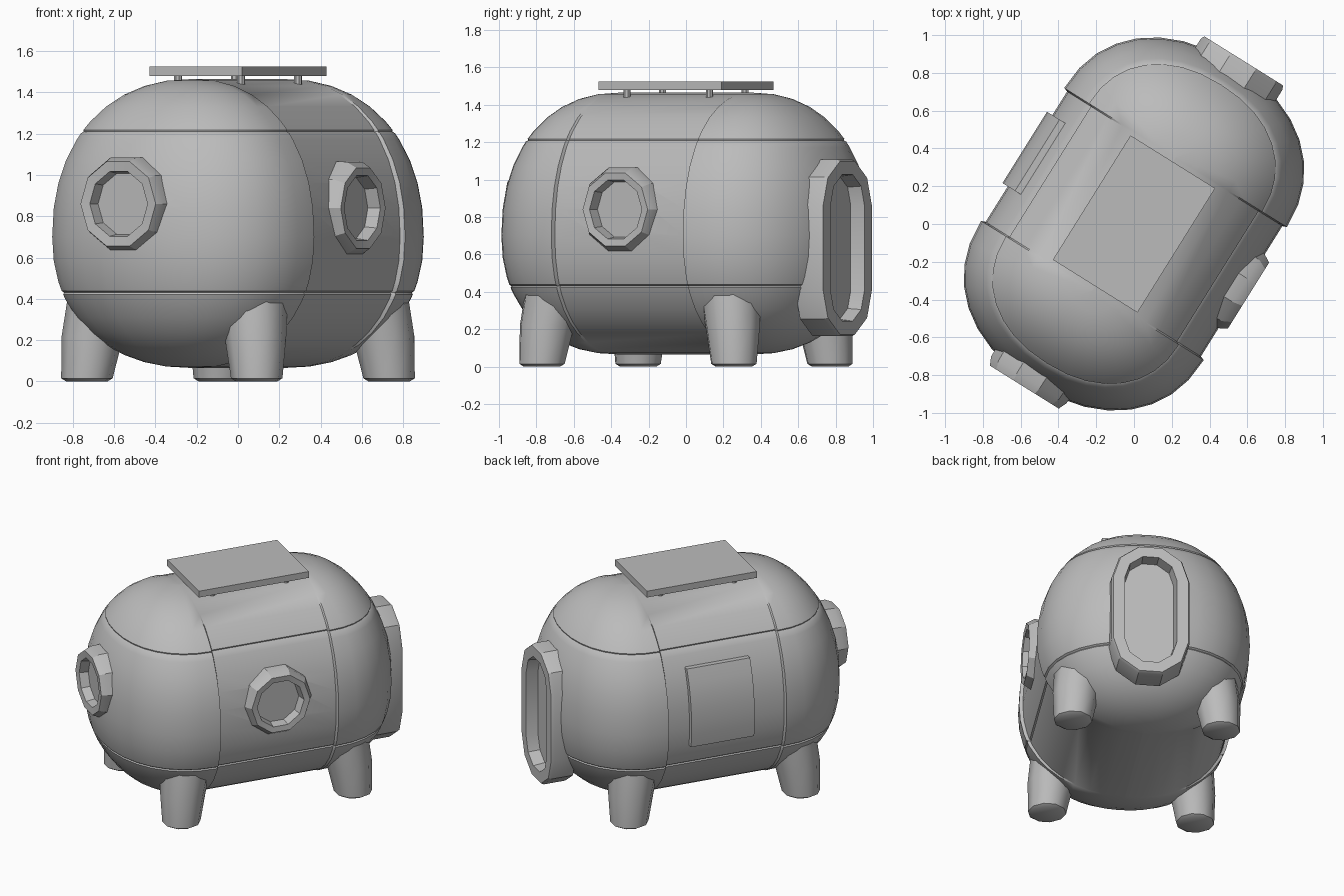
import bpy, bmesh, math
from mathutils import Matrix

if "Cube" in bpy.data.objects:
    bpy.data.objects.remove(bpy.data.objects["Cube"])

TURN = Matrix.Rotation(math.radians(-32), 4, 'Z')   # whole pod stands diagonally
ZC, UP, DOWN, N = 0.70, 0.765, 0.635, 2.2           # body section
SEAM_Y, BAND, CAP_X, CAP_Y = 0.415, 0.672, 0.695, 0.585

grey = bpy.data.materials.new("grey")
grey.diffuse_color = (0.5, 0.5, 0.5, 1)
grey.use_nodes = True
grey.node_tree.nodes["Principled BSDF"].inputs["Base Color"].default_value = grey.diffuse_color


def make(name, verts, faces, matrix=Matrix(), angle=30):
    bm = bmesh.new()
    vs = [bm.verts.new(v) for v in verts]
    for f in faces:
        bm.faces.new([vs[i] for i in f])
    bmesh.ops.remove_doubles(bm, verts=bm.verts, dist=0.0005)
    bmesh.ops.recalc_face_normals(bm, faces=bm.faces)
    bm.transform(TURN @ matrix)
    me = bpy.data.meshes.new(name)
    bm.to_mesh(me)
    bm.free()
    me.materials.append(grey)
    ob = bpy.data.objects.new(name, me)
    bpy.context.collection.objects.link(ob)
    smooth(ob, angle)
    return ob


def smooth(ob, angle=30):
    bpy.ops.object.select_all(action='DESELECT')
    ob.select_set(True)
    bpy.context.view_layer.objects.active = ob
    bpy.ops.object.shade_smooth_by_angle(angle=math.radians(angle))


def loft(name, rings, matrix=Matrix(), angle=30):
    """Skin a list of equal closed rings and cap both ends."""
    n = len(rings[0])
    faces = [(r * n + i, r * n + (i + 1) % n, (r + 1) * n + (i + 1) % n, (r + 1) * n + i)
             for r in range(len(rings) - 1) for i in range(n)]
    faces += [tuple(range(n)), tuple(range((len(rings) - 1) * n, len(rings) * n))]
    return make(name, [p for ring in rings for p in ring], faces, matrix, angle)


def power(v):
    return math.copysign(abs(v) ** (2 / N), v)


def girth(z):
    h = abs(z - ZC) / (UP if z > ZC else DOWN)
    return max(0, 1 - h ** N) ** (1 / N)


# Body: rounded shell with a recessed middle band, side seams and two level seams
cols = []                                            # (scaled x, fixed y, scaled y)
for s in (1, -1):
    for i in range(17):
        t = math.pi * i / 16
        cols.append((s * CAP_X * power(math.cos(t)), s * SEAM_Y,
                     s * CAP_Y * power(max(0, math.sin(t)))))
    for k in (1, -1):
        cols.append((-s * BAND, s * k * (SEAM_Y - 0.008), 0))
rows = []
for i in range(1, 20):
    p = -math.pi / 2 + math.pi * i / 20
    z = ZC + power(math.sin(p)) * (UP if p > 0 else DOWN)
    if min(abs(z - 1.21), abs(z - 0.43)) > 0.025:
        rows.append((z, 1))
for z in (0.43, 1.21):
    rows += [(z - 0.008, 1), (z, 0.985), (z + 0.008, 1)]
rows = [(ZC - DOWN, 1)] + sorted(rows) + [(ZC + UP, 1)]
verts, faces, m = [], [], len(cols)
for z, k in rows:
    f = max(girth(z) * k, 0.002)
    verts += [(x * f, y0 + y * f, z) for x, y0, y in cols]
for r in range(len(rows) - 1):
    for i in range(m):
        j = (i + 1) % m
        faces.append((r * m + i, r * m + j, (r + 1) * m + j, (r + 1) * m + i))
faces += [tuple(range(m)), tuple(range((len(rows) - 1) * m, len(rows) * m))]
body = make("body_shell", verts, faces)


# Frames: round or stadium outlines lofted through (radius, depth) steps
def outline(r, half, d, segs, xc, zc):
    pts = []
    for s in (1, -1):
        for i in range(segs + 1):
            t = math.pi * i / segs
            pts.append((xc + s * r * math.cos(t), -d, zc + s * (half + r * math.sin(t))))
    return pts


def frame(name, steps, half, segs, xc, zc, facing):
    mat = Matrix.Rotation(math.radians(facing), 4, 'Z')
    ob = loft(name, [outline(r, half, d, segs, xc, zc) for r, d in steps], mat)
    hole = (steps[-2][0] + steps[0][0]) / 2
    cutter = loft(name + "_cutter", [outline(hole, half, d, segs, xc, zc)
                                     for d in (steps[-1][1] - 0.02, 1.2)], mat)
    cutter.hide_render = True
    mod = body.modifiers.new("opening", 'BOOLEAN')
    mod.operation, mod.solver, mod.object = 'DIFFERENCE', 'EXACT', cutter
    bpy.context.view_layer.objects.active = body
    bpy.ops.object.modifier_apply(modifier=mod.name)
    bpy.data.objects.remove(cutter)
    return ob


frame("end_window", [(0.238, 0.90), (0.235, 0.995), (0.215, 1.04), (0.165, 1.035), (0.155, 0.975)],
      0, 5, -0.035, 0.86, 0)
frame("side_window", [(0.238, 0.58), (0.235, 0.665), (0.205, 0.715), (0.165, 0.71), (0.155, 0.645)],
      0, 5, 0.0, 0.84, 90)
frame("door_frame", [(0.255, 0.87), (0.255, 1.02), (0.245, 1.04), (0.17, 1.04), (0.16, 0.96)],
      0.23, 5, -0.035, 0.635, 180)
smooth(body)

# Curved equipment hatch on the side opposite the round window
zs = [0.57 + 0.53 * i / 6 for i in range(7)]
section = [(-BAND * girth(z) - 0.034, z) for z in zs] + [(-0.55, zs[-1]), (-0.55, zs[0])]
loft("side_hatch", [[(x, y, z) for x, z in section] for y in (-0.185, 0.26)])


# Roof panel on four posts
def box(x, y, z0, z1, hx, hy):
    return [[(x + a * hx, y + b * hy, z) for a, b in ((-1, -1), (1, -1), (1, 1), (-1, 1))]
            for z in (z0, z1)]


loft("roof_panel", box(0, 0, 1.48, 1.525, 0.264, 0.388))


# Splayed tapering legs with slightly bevelled feet
def disc(x, y, z, r, n=10):
    return [(x + r * math.cos(2 * math.pi * i / n), y + r * math.sin(2 * math.pi * i / n), z)
            for i in range(n)]


for sx in (1, -1):
    for sy in (1, -1):
        loft("roof_post", [disc(sx * 0.18, sy * 0.26, z, 0.02, 8) for z in (1.40, 1.485)])
        loft("leg", [disc(sx * 0.485, sy * 0.605, 0.0, 0.10),
                     disc(sx * 0.485, sy * 0.605, 0.015, 0.125),
                     disc(sx * 0.465, sy * 0.585, 0.22, 0.15),
                     disc(sx * 0.42, sy * 0.54, 0.46, 0.175)], angle=40)
